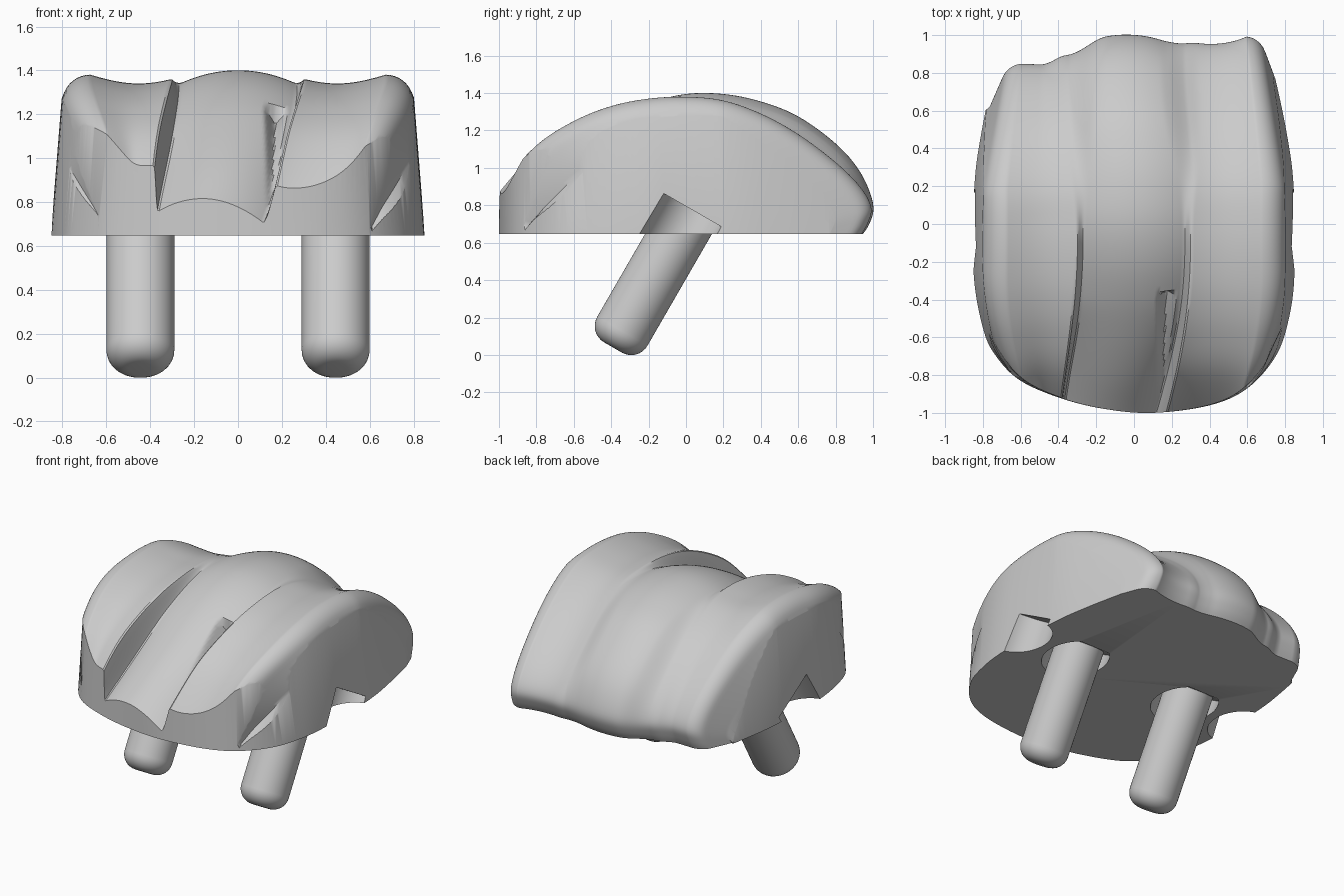
import bpy, bmesh, math
from mathutils import Vector, Matrix

cube = bpy.data.objects.get("Cube")
if cube:
    bpy.data.objects.remove(cube, do_unlink=True)

BASE = 0.647
TILT = math.radians(30)


def smooth(a, b, v):
    t = min(1, max(0, (v - a) / (b - a)))
    return t * t * (3 - 2 * t)


def spline(points, steps):
    """Catmull-Rom curve through 2D points."""
    p = [Vector(q) for q in points]
    p = [2 * p[0] - p[1]] + p + [2 * p[-1] - p[-2]]
    out = []
    for a, b, c, d in zip(p, p[1:], p[2:], p[3:]):
        for i in range(steps):
            t = i / steps
            out.append(0.5 * (2 * b + (c - a) * t + (2 * a - 5 * b + 4 * c - d) * t * t
                              + (3 * b - a - 3 * c + d) * t ** 3))
    return out + [p[-2]]


def loft(name, rings):
    """Closed solid through equal-length rings, capped at both ends."""
    bm = bmesh.new()
    rows = [[bm.verts.new(co) for co in ring] for ring in rings]
    n = len(rows[0])
    for a, b in zip(rows, rows[1:]):
        for i in range(n):
            j = (i + 1) % n
            bm.faces.new((a[i], a[j], b[j], b[i]))
    bm.faces.new(rows[0])
    bm.faces.new(rows[-1])
    bmesh.ops.recalc_face_normals(bm, faces=bm.faces)
    mesh = bpy.data.meshes.new(name)
    bm.to_mesh(mesh)
    bm.free()
    ob = bpy.data.objects.new(name, mesh)
    bpy.context.collection.objects.link(ob)
    return ob


def activate(ob):
    bpy.ops.object.select_all(action='DESELECT')
    ob.select_set(True)
    bpy.context.view_layer.objects.active = ob


def cut(ob, tool, operation='DIFFERENCE'):
    activate(ob)
    mod = ob.modifiers.new("cut", 'BOOLEAN')
    mod.operation, mod.object, mod.solver = operation, tool, 'EXACT'
    bpy.ops.object.modifier_apply(modifier=mod.name)
    bpy.data.objects.remove(tool, do_unlink=True)


def rod(name, x, start, end, profile):
    """Turned rod on the tilted axis; start and end are heights on that axis."""
    def on_axis(z):
        return Vector((x, -0.04 + (z - BASE) * math.tan(TILT), z))
    a, b = on_axis(start), on_axis(end)
    length = (b - a).length
    turn = Matrix.Translation(a) @ Matrix.Rotation(-TILT, 4, 'X')
    rings = []
    for r, h in profile + [(profile[-1][0], length)]:
        rings.append([turn @ Vector((r * math.cos(k * math.tau / 64),
                                     r * math.sin(k * math.tau / 64), h)) for k in range(64)])
    return loft(name, rings)


# Guide arches in (y, z), front to back
side_arch = spline([(-1.1, .75), (-1, .9), (-.8, 1.12), (-.6, 1.25), (-.4, 1.33), (-.2, 1.37),
                    (0, 1.38), (.2, 1.36), (.4, 1.29), (.6, 1.18), (.8, 1.03), (.93, .9),
                    (.99, .79), (.97, .7), (.91, .6)], 6)
middle_arch = spline([(-1.1, .72), (-1, .8), (-.8, .97), (-.6, 1.12), (-.4, 1.25), (-.2, 1.345),
                      (0, 1.395), (.2, 1.395), (.4, 1.355), (.6, 1.275), (.8, 1.13), (.93, .98),
                      (1, .81), (.98, .7), (.91, .6)], 6)


def spread_x(u, y, z):
    """Narrow toward both ends and flare toward the base."""
    back = 0.165 * (max(0, y - 0.2) / 0.75) ** 1.2
    front = 0.17 * (max(0, -y - 0.25) / 0.6) ** 2
    factor = (1 - back - front) * (1 + (1.28 - z) * 0.1)
    return u * (1 + (factor - 1) * min(1, u * u * 2))


def surface_point(column, side, middle):
    y = side.x
    # The channel drifts sideways toward the front
    drift = 0.11 * max(0, (-y - 0.1) / 0.85) ** 2 + 0.04 * smooth(0.2, 0.9, y)
    e = abs(column)
    u = column - drift * (1 - smooth(0.33, 0.66, e))
    # Channel walls are steep in front and fade out at the back
    wall = 0.02 + 0.09 * smooth(-0.1, 0.7, y)
    inside = 1 - smooth(0.285 - wall, 0.285 + wall, e)
    crown = -(0.07 + 0.04 * smooth(0.4, 0.9, -y)) * min(1.2, (column / 0.285) ** 2)
    # Narrow pointed notch beside the channel's wall
    if y < -0.4:
        grow = max(0, y + 1) / 0.6
        mid = 0.15 + 0.02 * grow
        crown -= 0.08 * grow * max(0, 1 - abs(u - mid) / (0.012 + 0.04 * grow))
    # Side lobes: shallow dish and rounded outer rim
    dish = -0.04 * math.sin(math.pi * min(1, max(0, (0.68 - e) / 0.45)))
    if column < 0:
        dish *= 1 - 0.9 * smooth(0, 0.7, y)
    over = min(0.12, max(0, e - 0.68))
    rim = math.sqrt(0.13 ** 2 - over ** 2) - 0.13 - 2.4 * max(0, e - 0.8)
    depth = (dish + rim) * (1 - inside) + crown * inside
    p = side.lerp(middle, inside)
    p += (p - Vector((0, 0.5))).normalized() * depth
    # One lobe is shorter at the back
    if p.x > 0:
        p.x *= 1 - 0.145 * smooth(0.1, 0.52, -column)
    return Vector((spread_x(u, y, side.y), p.x, p.y))


# Saddle-shaped body, with a skirt closing each side below the base
columns = []
COUNT = 176
EDGE = 0.88
floor_y = [-1.1 + 1.8 * i / (len(side_arch) - 1) for i in range(len(side_arch))]


def floor_row(u, z):
    return [Vector((spread_x(u, y, 0.5), y, z)) for y in floor_y]


for i in range(COUNT + 1):
    u = EDGE * (2 * i / COUNT - 1)
    ring = [surface_point(u, a, b) for a, b in zip(side_arch, middle_arch)]
    columns.append(ring + floor_row(u, 0.45)[::-1])
columns.insert(0, floor_row(-EDGE, 0.5) + floor_row(-EDGE, 0.45)[::-1])
columns.append(floor_row(EDGE, 0.5) + floor_row(EDGE, 0.45)[::-1])
# The skirt's lower row steps out slightly so it stays a separate edge
for end, sign in ((0, -1), (-1, 1)):
    for co in columns[end]:
        co.x += 0.02 * sign
body = loft("body", columns)

# Tapered outline trims the sides, front and base
outline = spline([(.66, 1.15), (.73, .85), (.805, .5), (.845, .2), (.85, -.25), (.82, -.5),
                  (.75, -.7), (.6, -.87), (.4, -.96), (.1, -1), (-.15, -.98), (-.38, -.925),
                  (-.6, -.83), (-.73, -.7), (-.8, -.55), (-.85, -.25), (-.845, .2),
                  (-.805, .5), (-.73, .85), (-.66, 1.15)], 8)
trim = loft("outline_trim", [[(p.x * s, p.y, z) for p in outline]
                             for s, z in ((1, BASE), (0.911, 1.6))])
cut(body, trim, 'INTERSECT')

# Pegs with rounded tips, their recesses and the side notches
R, B = 0.155, 0.1
tip = [(R - B + B * math.sin(k * math.pi / 16), B - B * math.cos(k * math.pi / 16))
       for k in range(9)]
for label, sign in (("left", 1), ("right", -1)):
    cut(body, rod("peg_recess", sign * 0.445, 0.4, 0.73, [(0.2, 0)]))
    cut(body, rod("side_notch", sign * 0.89, 0.4, 0.775, [(0.185, 0)]))
    peg = rod(label + "_peg", sign * 0.445, 0.04, 0.85, tip)
    activate(peg)
    bpy.ops.object.shade_smooth_by_angle(angle=math.radians(35))

activate(body)
bpy.ops.object.shade_smooth_by_angle(angle=math.radians(35))
